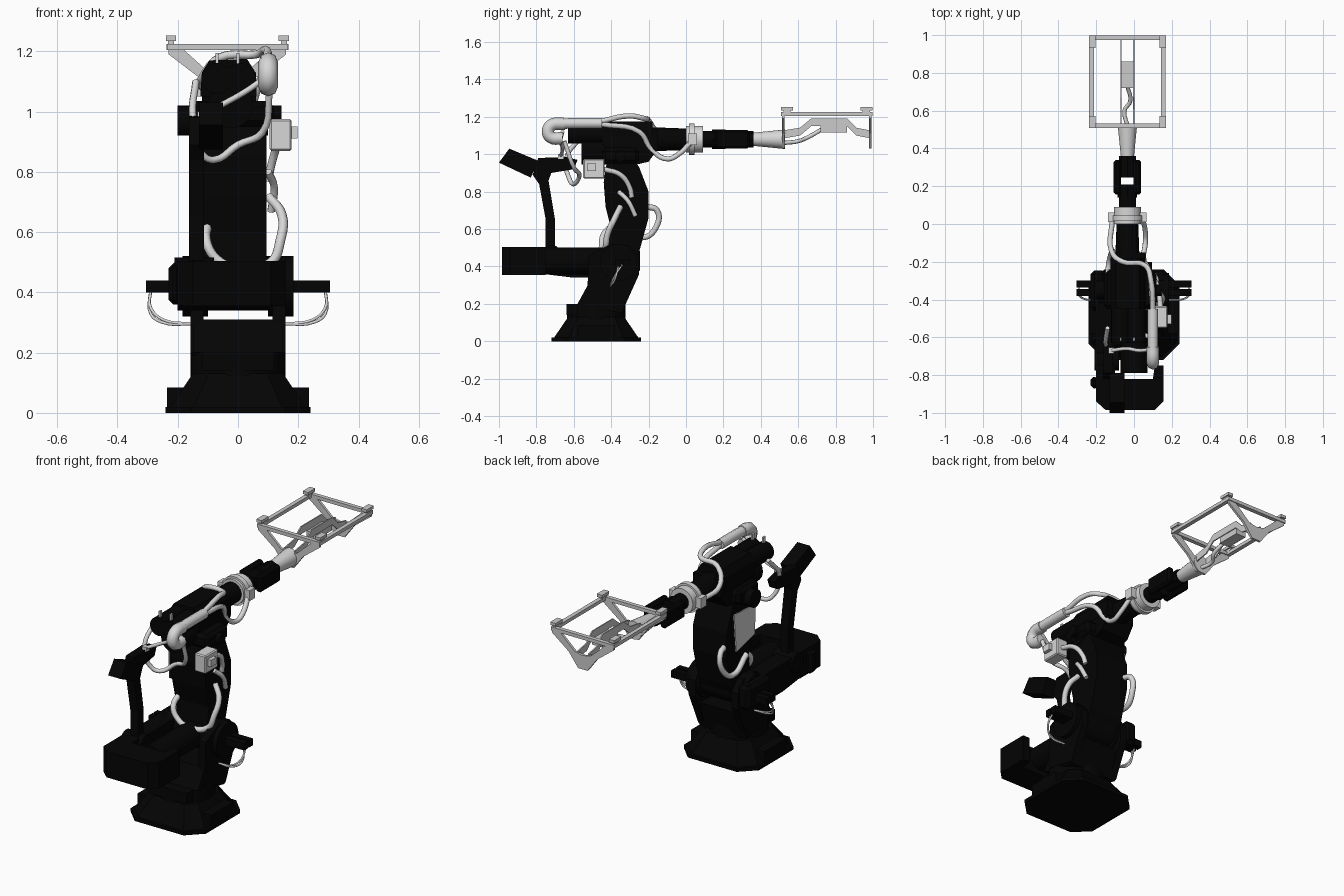
import bpy
import bmesh
from math import pi
from mathutils import Vector, Matrix

default_cube = bpy.data.objects.get("Cube")
if default_cube:
    bpy.data.objects.remove(default_cube, do_unlink=True)


def make_material(name, value):
    material = bpy.data.materials.new(name)
    material.use_nodes = True
    colour = (value, value, value, 1)
    material.diffuse_color = colour
    material.node_tree.nodes["Principled BSDF"].inputs["Base Color"].default_value = colour
    return material


black = make_material("black paint", 0.0012)
light = make_material("light grey", 0.68)
steel = make_material("tool grey", 0.6)


def finish(name, bm, material, smooth=False):
    bmesh.ops.recalc_face_normals(bm, faces=bm.faces)
    mesh = bpy.data.meshes.new(name)
    bm.to_mesh(mesh)
    bm.free()
    mesh.materials.append(material)
    part = bpy.data.objects.new(name, mesh)
    bpy.context.collection.objects.link(part)
    if smooth:
        bpy.ops.object.select_all(action='DESELECT')
        part.select_set(True)
        bpy.context.view_layer.objects.active = part
        bpy.ops.object.shade_smooth_by_angle(angle=pi / 5)
    return part


def box(name, x, y, z, material=black, bevel=0):
    """Box from its ranges on the three axes."""
    bm = bmesh.new()
    bmesh.ops.create_cube(bm, size=1)
    for v in bm.verts:
        v.co = [a + (b - a) * (c + 0.5) for (a, b), c in zip((x, y, z), v.co)]
    if bevel:
        bmesh.ops.bevel(bm, geom=bm.edges[:], offset=bevel, segments=1, affect='EDGES')
    return finish(name, bm, material)


def prism(name, profile, start, end, material=black, axis="x"):
    """Profile in the plane across the axis, swept from start to end."""
    place = {"x": lambda s, a, b: (s, a, b), "y": lambda s, a, b: (a, s, b),
             "z": lambda s, a, b: (a, b, s)}[axis]
    bm = bmesh.new()
    face = bm.faces.new([bm.verts.new(place(start, a, b)) for a, b in profile])
    moved = bmesh.ops.extrude_face_region(bm, geom=[face])["geom"]
    bmesh.ops.translate(bm, vec=place(end - start, 0, 0),
                        verts=[g for g in moved if isinstance(g, bmesh.types.BMVert)])
    return finish(name, bm, material)


def cylinder(name, start, end, radius, material=black, tip=None, sides=24):
    bm = bmesh.new()
    start, end = Vector(start), Vector(end)
    span = end - start
    turn = span.to_track_quat('Z', 'Y').to_matrix().to_4x4()
    bmesh.ops.create_cone(bm, cap_ends=True, segments=sides, radius1=radius,
                          radius2=radius if tip is None else tip, depth=span.length,
                          matrix=Matrix.Translation((start + end) / 2) @ turn)
    return finish(name, bm, material, True)


def tube(name, points, radius, material=light):
    """Round hose through the points."""
    curve = bpy.data.curves.new(name, 'CURVE')
    curve.dimensions = '3D'
    curve.bevel_depth = radius
    curve.bevel_resolution = 2
    curve.resolution_u = 5
    curve.use_fill_caps = True
    spline = curve.splines.new('BEZIER')
    spline.bezier_points.add(len(points) - 1)
    for knot, point in zip(spline.bezier_points, points):
        knot.co = point
        knot.handle_left_type = knot.handle_right_type = 'AUTO'
    part = bpy.data.objects.new(name, curve)
    bpy.context.collection.objects.link(part)
    curve.materials.append(material)
    return part


def base_tier(name, low, high, low_half, high_half):
    """Square tier with cut corners, centred under the column."""
    bm = bmesh.new()
    rings = []
    for z, half in ((low, low_half), (high, high_half)):
        cut = half * 0.65
        ring = [(half, cut), (cut, half), (-cut, half), (-half, cut),
                (-half, -cut), (-cut, -half), (cut, -half), (half, -cut)]
        rings.append([bm.verts.new((x, y - 0.48, z)) for x, y in ring])
    for i in range(8):
        j = (i + 1) % 8
        bm.faces.new((rings[0][i], rings[0][j], rings[1][j], rings[1][i]))
    bm.faces.new(rings[0])
    bm.faces.new(rings[1])
    return finish(name, bm, black)


# Base and turntable
base_tier("base_plate", 0, 0.02, 0.24, 0.24)
base_tier("base_skirt", 0.02, 0.13, 0.225, 0.15)
for side in (-1, 1):
    box("base_foot", sorted((side * 0.15, side * 0.235)), (-0.58, -0.38), (0.02, 0.085))
cylinder("turntable", (0, -0.48, 0.12), (0, -0.48, 0.2), 0.157, sides=32)
box("turntable_motor", (-0.12, 0.12), (-0.64, -0.5), (0.14, 0.2))
prism("column", [(-0.58, 0.2), (-0.34, 0.15), (-0.29, 0.31), (-0.52, 0.31)], -0.15, 0.15)

# Shoulder fork with side lugs and cables
cheek = [(-0.53, 0.2), (-0.34, 0.16), (-0.25, 0.36), (-0.25, 0.45),
         (-0.3, 0.51), (-0.4, 0.52), (-0.52, 0.46)]
for side in (-1, 1):
    prism("shoulder_cheek", cheek, side * 0.115, side * 0.158)
    cylinder("shoulder_hub", (side * 0.1, -0.36, 0.42), (side * 0.185, -0.36, 0.42), 0.1)
    for y in (-0.36, -0.315):
        box("side_lug", sorted((side * 0.18, side * 0.305)), (y - 0.02, y + 0.015), (0.4, 0.44))
    for shift in (0, 0.02):
        tube("lug_cable", [(side * 0.29, -0.34 - shift, 0.41), (side * 0.29, -0.38, 0.35 - shift),
                           (side * 0.25, -0.4, 0.31 - shift / 2), (side * 0.15, -0.4, 0.295)], 0.005)
box("shoulder_left_cap", (-0.23, -0.15), (-0.46, -0.245), (0.36, 0.5), bevel=0.02)
cylinder("shoulder_shaft", (-0.14, -0.36, 0.43), (0.14, -0.36, 0.43), 0.09)
cylinder("shoulder_motor", (0, -0.79, 0.43), (0, -0.4, 0.43), 0.072)

# Rear lever and counterweight
lever = [(-0.85, 0.37), (-0.6, 0.34), (-0.4, 0.34), (-0.4, 0.5), (-0.6, 0.5), (-0.85, 0.5)]
prism("lever_arm", lever, -0.2, -0.1)
weight = [(-0.2, -0.75), (-0.2, -0.94), (-0.15, -0.985), (0.11, -0.985), (0.155, -0.94), (0.155, -0.75),
          (0.11, -0.75), (0.1, -0.82), (-0.1, -0.82), (-0.1, -0.75)]
prism("counterweight", weight, 0.355, 0.505, axis="z")
box("lever_left_cap", (-0.23, -0.19), (-0.87, -0.81), (0.36, 0.49), bevel=0.015)
cylinder("lever_pin", (-0.21, -0.72, 0.46), (-0.08, -0.72, 0.46), 0.055)

# Tie rod and its tilted head
rod = [(-0.75, 0.46), (-0.7, 0.46), (-0.7, 0.65), (-0.735, 0.86), (-0.72, 0.9), (-0.6, 0.92),
       (-0.58, 0.97), (-0.64, 0.985), (-0.79, 0.98), (-0.82, 0.89), (-0.785, 0.84), (-0.75, 0.65)]
prism("tie_rod", rod, -0.163, -0.113)
prism("rod_head", [(-1, 0.955), (-0.83, 0.875), (-0.79, 0.965), (-0.945, 1.03)], -0.13, -0.05)

# Upright arm with its light side panel
upright = [(-0.42, 0.48), (-0.3, 0.36), (-0.25, 0.48), (-0.2, 0.66), (-0.2, 0.8), (-0.25, 0.93),
           (-0.3, 1), (-0.42, 0.98), (-0.44, 0.85), (-0.43, 0.72), (-0.4, 0.6)]
prism("upright_arm", upright, -0.12, 0.095)
panel = [(-0.43, 0.72), (-0.26, 0.68), (-0.24, 0.9), (-0.435, 0.89)]
prism("upright_cover", panel, -0.135, -0.115)
prism("upright_panel", panel, -0.14, -0.135, light)

# Elbow and motors
elbow = [(-0.42, 0.96), (-0.33, 0.93), (-0.2, 0.96), (-0.15, 1.03), (-0.15, 1.13), (-0.45, 1.13)]
prism("elbow_housing", elbow, -0.12, 0.06)
cap = [(-0.125, 1.05), (-0.12, 1.13), (-0.095, 1.17), (0.03, 1.175), (0.058, 1.13), (0.062, 1.05)]
prism("elbow_cap", cap, -0.45, -0.18, axis="y")
cylinder("elbow_hub", (-0.2, -0.35, 0.97), (0.1, -0.35, 0.97), 0.05)
cylinder("elbow_pin", (0.1, -0.35, 0.99), (0.145, -0.35, 0.99), 0.03)
box("elbow_flange", (-0.16, 0.12), (-0.45, -0.25), (0.95, 1.035), bevel=0.02)
for x in (-0.07, 0.008):
    cylinder("elbow_motor", (x, -0.63, 1.11), (x, -0.4, 1.11), 0.052, sides=16)
cylinder("rear_motor", (-0.025, -0.56, 1.02), (-0.025, -0.4, 1.02), 0.075, sides=16)
for x in (-0.07, 0):
    box("motor_plug", (x - 0.005, x + 0.005), (-0.62, -0.6), (1.15, 1.195), light)

# Forearm, wrist and tool cone
centre = -0.035


def along(name, start, end, radius, material=black, tip=None, sides=24):
    return cylinder(name, (centre, start, 1.08), (centre, end, 1.08), radius, material, tip, sides)


along("forearm", -0.2, 0.01, 0.065, tip=0.057)
along("wrist_collar", 0, 0.09, 0.072, light)
along("collar_rim", 0.015, 0.045, 0.083, light)
for side in (-1, 1):
    x = centre + side * 0.085
    box("collar_clamp", (x - 0.017, x + 0.017), (0.01, 0.06), (1.05, 1.11), light)
    x = centre + side * 0.053
    box("wrist_fork", (x - 0.02, x + 0.02), (0.155, 0.34), (1.03, 1.13), bevel=0.012)
along("wrist_neck", 0.09, 0.16, 0.045)
along("wrist_root", 0.14, 0.21, 0.052, sides=8)
along("wrist_tip", 0.245, 0.36, 0.045, sides=8)
along("tool_cone", 0.35, 0.53, 0.034, light, tip=0.052)

# Frame tool
for side in (-1, 1):
    x = centre + side * 0.19
    box("frame_side_rail", (x - 0.012, x + 0.012), (0.515, 0.995), (1.205, 1.225), steel)
for y in (0.52, 0.985):
    box("frame_cross_rail", (centre - 0.2, centre + 0.2), (y - 0.012, y + 0.012), (1.205, 1.225), steel)
    for side in (-1, 1):
        x = centre + side * 0.187
        pad_y = y + (0.02 if y < 0.6 else -0.02)
        box("corner_pad", (x - 0.017, x + 0.017), (pad_y - 0.032, pad_y + 0.032), (1.235, 1.252), steel)
        box("pad_stem", (x - 0.01, x + 0.01), (pad_y - 0.02, pad_y + 0.02), (1.22, 1.236), steel)
        strut = [(0, 1.03), (0.03, 1.03), (0.09, 1.11), (0.195, 1.19), (0.195, 1.21), (0.15, 1.21), (0.05, 1.12), (0, 1.11)]
        prism("end_strut", [(centre + side * a, b) for a, b in strut], y - 0.007, y + 0.007, steel, "y")
spine = [(0.52, 1.085), (0.61, 1.1), (0.67, 1.15), (0.86, 1.15), (0.91, 1.1), (0.985, 1.085)]
for x in (-0.072, -0.005):
    prism("tool_spine", spine + [(y, z + 0.042) for y, z in reversed(spine)], x, x + 0.007, steel)
box("tool_valve", (-0.068, -0.003), (0.72, 0.86), (1.115, 1.15), steel)
tube("tool_hose", [(centre, 0.52, 1.06), (-0.05, 0.6, 1.07), (-0.02, 0.65, 1.09), (centre, 0.73, 1.135)], 0.011)

# Large cable guide and hoses to the collar
tube("cable_guide", [(0.1, -0.45, 1.165), (0.1, -0.6, 1.165), (0.1, -0.68, 1.163)], 0.028)
tube("guide_elbow", [(0.1, -0.65, 1.163), (0.1, -0.72, 1.155), (0.1, -0.738, 1.12), (0.1, -0.72, 1.09),
                     (0.1, -0.66, 1.085)], 0.033)
tube("top_hose", [(0.1, -0.46, 1.175), (0.09, -0.3, 1.205), (0.06, -0.22, 1.19), (-0.06, -0.2, 1.18),
                  (-0.12, -0.14, 1.11), (-0.115, 0.02, 1.08)], 0.014)
tube("low_hose", [(0.1, -0.45, 1.16), (0.08, -0.25, 1.12), (0.05, -0.18, 1.02), (0.06, -0.1, 0.975),
                  (0.06, -0.04, 1), (0.045, 0.03, 1.07)], 0.014)

# Junction box and hanging hoses
box("junction_box", (0.105, 0.178), (-0.55, -0.435), (0.87, 0.975), light, 0.006)
box("junction_knob", (0.175, 0.198), (-0.53, -0.48), (0.91, 0.95), light)
tube("box_hose", [(0.14, -0.44, 0.92), (0.13, -0.35, 0.89), (0.11, -0.3, 0.82), (0.1, -0.29, 0.77)], 0.014)
tube("clip_hose", [(0.1, -0.36, 0.8), (0.12, -0.31, 0.75), (0.11, -0.27, 0.67)], 0.013)
tube("saddle_hose", [(0.1, -0.35, 0.72), (0.145, -0.38, 0.66), (0.14, -0.42, 0.57), (0.11, -0.43, 0.5),
                     (0, -0.45, 0.48), (-0.07, -0.45, 0.51), (-0.105, -0.44, 0.57), (-0.1, -0.38, 0.63)], 0.016)
tube("face_hose", [(-0.1, -0.21, 0.72), (-0.11, -0.155, 0.7), (-0.12, -0.16, 0.61),
                   (-0.135, -0.23, 0.555), (-0.135, -0.36, 0.63)], 0.016)
tube("motor_loop", [(-0.14, -0.55, 1.1), (-0.15, -0.64, 0.98), (-0.12, -0.62, 0.86), (-0.08, -0.6, 0.84),
                    (0, -0.57, 0.89), (0.08, -0.6, 0.93), (0.105, -0.65, 1.07)], 0.012)
tube("motor_hose", [(0.1, -0.66, 1.12), (0.03, -0.67, 1.07), (-0.04, -0.66, 1.03), (-0.12, -0.67, 0.99)], 0.01)
box("hose_clip", (-0.135, -0.105), (-0.685, -0.655), (0.975, 1), light)
